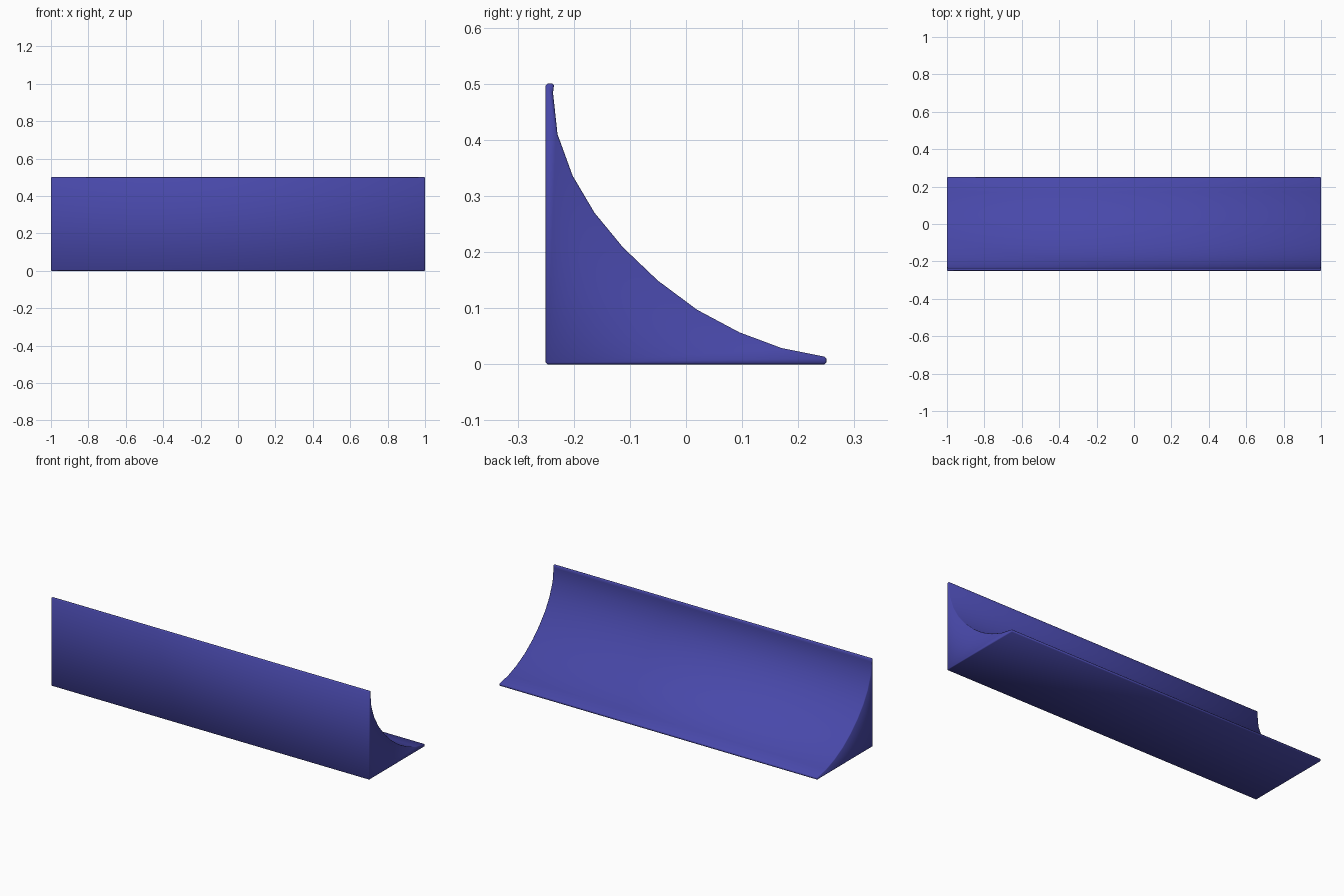
import bpy, bmesh

if "Cube" in bpy.data.objects:
    bpy.data.objects.remove(bpy.data.objects["Cube"])

# Cross-section (y, z): flat front wall, flat base, concave faceted sweep
PROFILE = [(-0.25, 0.0), (0.25, 0.0), (0.25, 0.013), (0.17, 0.029),
           (0.095, 0.057), (0.02, 0.097), (-0.05, 0.149), (-0.112, 0.208),
           (-0.163, 0.27), (-0.202, 0.336), (-0.229, 0.41), (-0.237, 0.484),
           (-0.235, 0.5), (-0.25, 0.5)]
LENGTH = 2.0

# Extrude the section along x
bm = bmesh.new()
end = bm.faces.new([bm.verts.new((-LENGTH / 2, y, z)) for y, z in PROFILE])
extruded = bmesh.ops.extrude_face_region(bm, geom=[end], use_keep_orig=True)
moved = [v for v in extruded["geom"] if isinstance(v, bmesh.types.BMVert)]
bmesh.ops.translate(bm, verts=moved, vec=(LENGTH, 0, 0))
bmesh.ops.recalc_face_normals(bm, faces=bm.faces)
mesh = bpy.data.meshes.new("curved_ramp")
bm.to_mesh(mesh)
bm.free()
ramp = bpy.data.objects.new("curved_ramp", mesh)
bpy.context.collection.objects.link(ramp)

# Tiny softened edges and smooth shading
bevel = ramp.modifiers.new("soft_edges", "BEVEL")
bevel.width = 0.003
bevel.segments = 1
bevel.limit_method = "ANGLE"
bevel.angle_limit = 0.7
mesh.polygons.foreach_set("use_smooth", [True] * len(mesh.polygons))

# Blue finish
blue = bpy.data.materials.new("blue")
blue.diffuse_color = (0.065, 0.065, 0.4, 1)
blue.use_nodes = True
blue.node_tree.nodes["Principled BSDF"].inputs["Base Color"].default_value = blue.diffuse_color
mesh.materials.append(blue)
